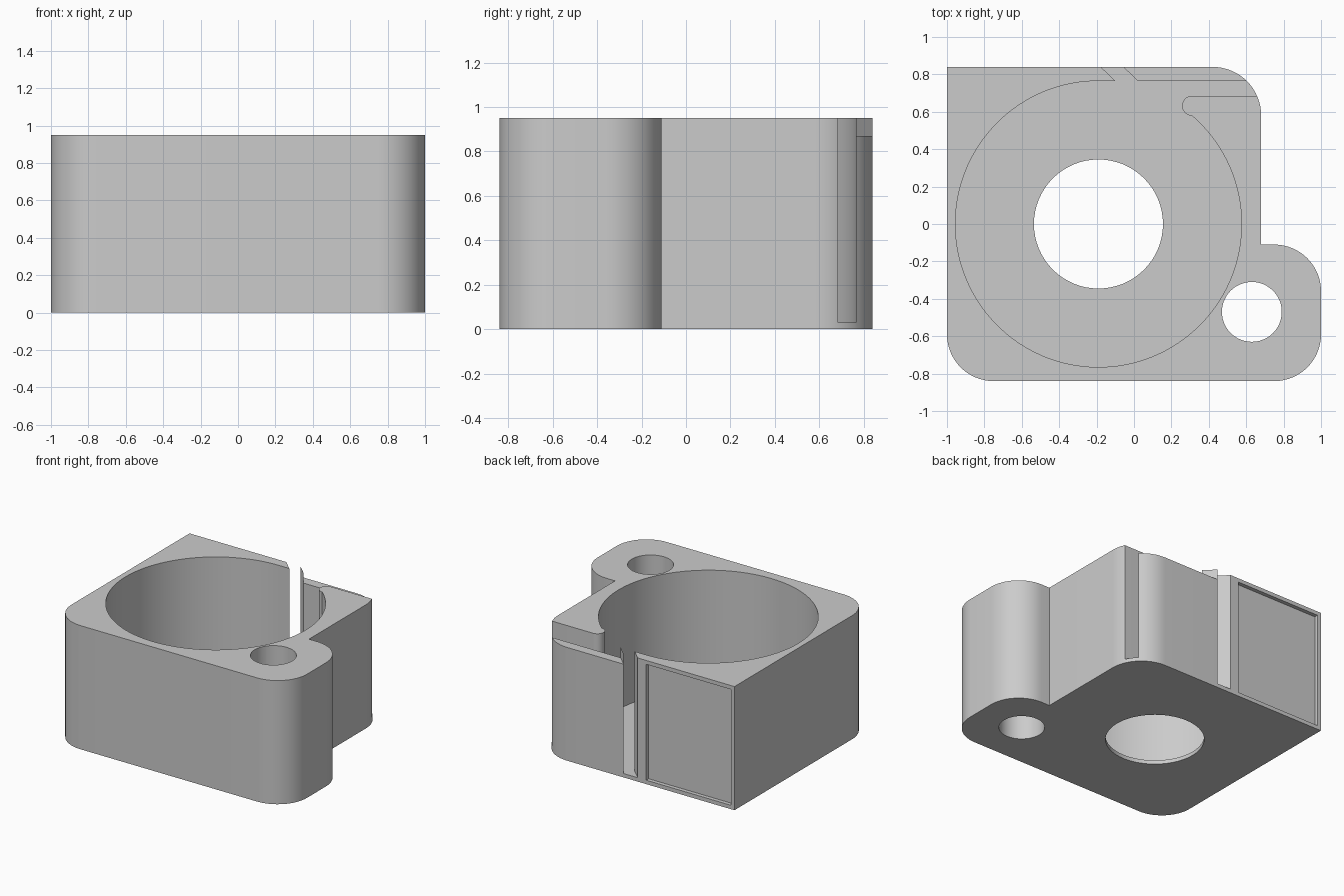
import bpy
import bmesh
from math import radians, sin, cos

if "Cube" in bpy.data.objects:
    bpy.data.objects.remove(bpy.data.objects["Cube"], do_unlink=True)

HEIGHT, FLOOR, ABOVE = 0.95, 0.03, 1.1
BORE_X, BORE_R, WALL_Y = -0.19, 0.765, 0.765

grey = bpy.data.materials.new("plain grey")
grey.use_nodes = True
colour = (0.6, 0.6, 0.6, 1)
grey.diffuse_color = colour
grey.node_tree.nodes["Principled BSDF"].inputs["Base Color"].default_value = colour


def arc(cx, cy, r, start, end, steps=16):
    """Points along an arc, angles in degrees."""
    angles = [radians(start + (end - start) * i / steps) for i in range(steps + 1)]
    return [(cx + r * cos(a), cy + r * sin(a)) for a in angles]


def prism(name, profile, z0, z1):
    """Extrude a closed plan profile from z0 to z1."""
    bm = bmesh.new()
    face = bm.faces.new([bm.verts.new((x, y, z0)) for x, y in profile])
    top = bmesh.ops.extrude_face_region(bm, geom=[face])["geom"]
    moved = [v for v in top if isinstance(v, bmesh.types.BMVert)]
    bmesh.ops.translate(bm, verts=moved, vec=(0, 0, z1 - z0))
    bmesh.ops.recalc_face_normals(bm, faces=bm.faces)
    mesh = bpy.data.meshes.new(name)
    bm.to_mesh(mesh)
    bm.free()
    mesh.materials.append(grey)
    obj = bpy.data.objects.new(name, mesh)
    bpy.context.collection.objects.link(obj)
    return obj


def cut(body, name, profile, z0, z1):
    """Subtract a prism from the body and discard the cutter."""
    cutter = prism(name, profile, z0, z1)
    cutter.hide_render = True
    mod = body.modifiers.new(name, "BOOLEAN")
    mod.operation, mod.solver, mod.object = "DIFFERENCE", "EXACT", cutter
    bpy.context.view_layer.objects.active = body
    bpy.ops.object.modifier_apply(modifier=mod.name)
    bpy.data.objects.remove(cutter, do_unlink=True)


# Block with rounded corners and a side lug
r = 0.25
outline = (arc(-1 + r, -0.84 + r, r, 180, 270) + arc(1 - r, -0.84 + r, r, 270, 360)
           + arc(1 - r, -0.11 - r, r, 0, 90) + [(0.68, -0.11)]
           + arc(0.42, 0.58, 0.26, 0, 90) + [(-1, 0.84)])
body = prism("holder_body", outline, 0, HEIGHT)

# Bore, slanted entry slot and the channel behind the spring arm
cavity = (arc(BORE_X, 0, BORE_R, 49.2, -270, 112)
          + [(-0.10, WALL_Y), (-0.24, 0.9), (-0.12, 0.9), (0.02, WALL_Y),
             (0.8, WALL_Y), (0.8, 0.685)]
          + arc(0.31, 0.632, 0.053, 90, 262))
cut(body, "bore", cavity, FLOOR, ABOVE)

# Lowered top of the spring arm
cut(body, "arm_relief", [(0.046, 0.74), (0.8, 0.74), (0.8, 0.9), (-0.12, 0.9)], 0.87, ABOVE)

# Through holes in the floor and the lug
cut(body, "floor_hole", arc(BORE_X, 0, 0.345, 0, 354.375, 63), -0.1, 0.2)
cut(body, "lug_hole", arc(0.63, -0.47, 0.16, 0, 352.5, 47), -0.1, ABOVE)

# Shallow label recess in the back
cut(body, "back_recess", [(-0.97, 0.81), (-0.25, 0.81), (-0.25, 0.9), (-0.97, 0.9)], 0.03, 0.92)

bpy.ops.object.select_all(action="DESELECT")
body.select_set(True)
bpy.context.view_layer.objects.active = body
bpy.ops.object.shade_smooth_by_angle(angle=radians(30))
